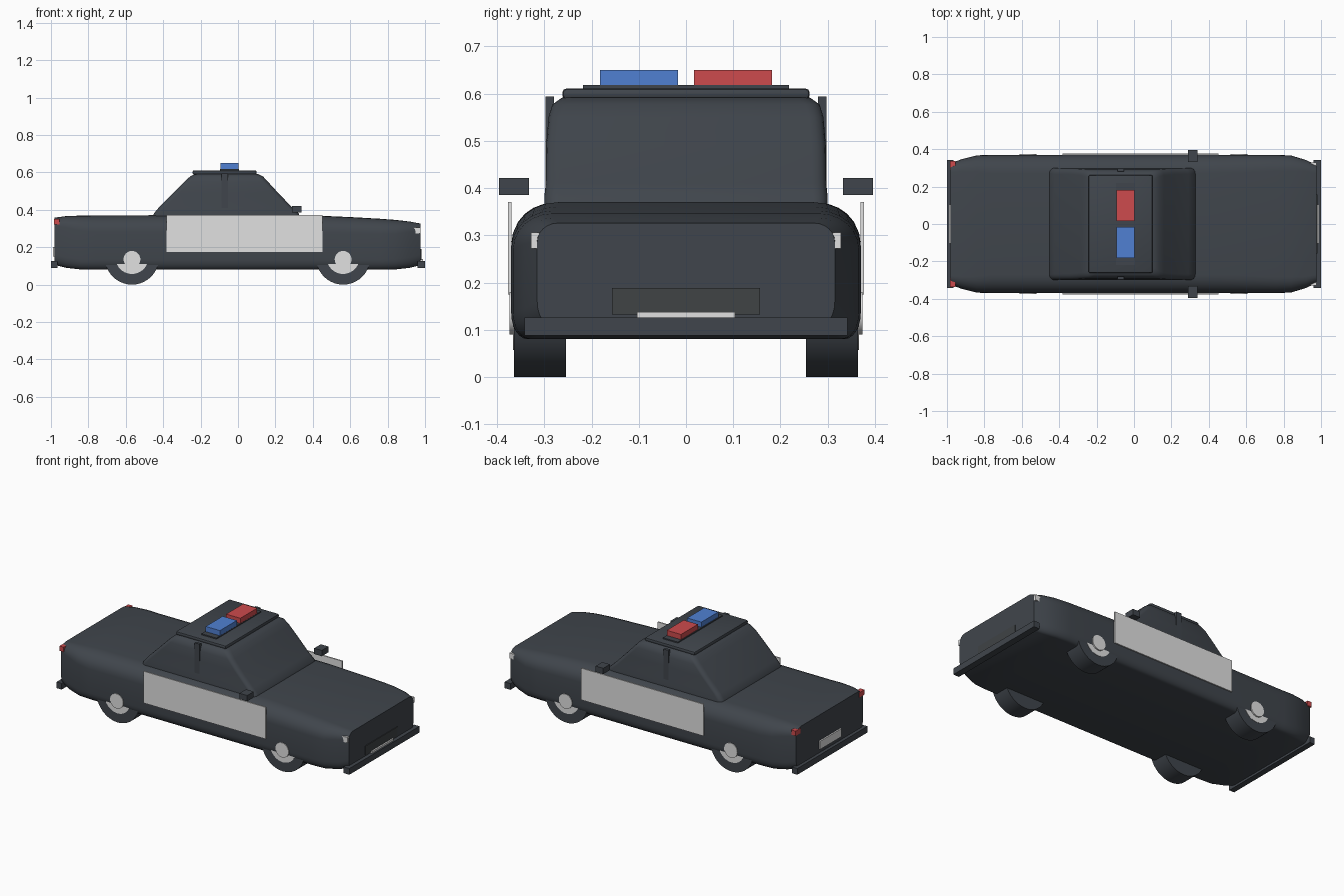
import bpy, bmesh, math
from mathutils import Vector

cube = bpy.data.objects.get("Cube")
if cube:
    bpy.data.objects.remove(cube, do_unlink=True)


def material(name, rgb):
    m = bpy.data.materials.new(name)
    m.use_nodes = True
    m.diffuse_color = (*rgb, 1)
    m.node_tree.nodes["Principled BSDF"].inputs["Base Color"].default_value = (*rgb, 1)
    return m


DARK = material("dark slate", (0.051, 0.06, 0.072))
GRILLE = material("grille grey", (0.05, 0.056, 0.06))
WHITE = material("light grey", (0.75, 0.75, 0.75))
RED = material("red", (0.61, 0.07, 0.074))
BLUE = material("blue", (0.08, 0.216, 0.645))


def finish(bm, name, mat, smooth=None):
    bmesh.ops.recalc_face_normals(bm, faces=bm.faces)
    me = bpy.data.meshes.new(name)
    bm.to_mesh(me)
    bm.free()
    me.materials.append(mat)
    ob = bpy.data.objects.new(name, me)
    bpy.context.collection.objects.link(ob)
    if smooth:
        bpy.ops.object.select_all(action="DESELECT")
        ob.select_set(True)
        bpy.context.view_layer.objects.active = ob
        bpy.ops.object.shade_smooth_by_angle(angle=math.radians(smooth))
    return ob


def box(name, x, y, z, mat, bevel=0):
    bm = bmesh.new()
    bmesh.ops.create_cube(bm, size=1)
    for v in bm.verts:
        v.co = Vector(r[0] + (c + 0.5) * (r[1] - r[0]) for c, r in zip(v.co, (x, y, z)))
    if bevel:
        bmesh.ops.bevel(bm, geom=bm.edges[:], offset=bevel, segments=2,
                        profile=0.5, affect="EDGES")
    return finish(bm, name, mat, 35 if bevel else None)


def pair(name, x, y, z, mat):
    box("left_" + name, x, y, z, mat)
    box("right_" + name, x, (-y[1], -y[0]), z, mat)


def rounded(u0, u1, v0, v1, top, bottom, steps=6, crown=0):
    """Rounded rectangle; top and bottom are (u, v) corner radii."""
    pts = []
    corners = ((u1, v1, top, -1, -1), (u0, v1, top, 1, -1),
               (u0, v0, bottom, 1, 1), (u1, v0, bottom, -1, 1))
    for k, (u, v, r, su, sv) in enumerate(corners):
        for i in range(steps + 1):
            a = math.pi / 2 * (k + i / steps)
            pts.append((u + su * r[0] + r[0] * math.cos(a),
                        v + sv * r[1] + r[1] * math.sin(a)))
    return pts


def loft(name, rings, mat, smooth):
    bm = bmesh.new()
    loops = [[bm.verts.new(p) for p in ring] for ring in rings]
    n = len(loops[0])
    for a, b in zip(loops, loops[1:]):
        for i in range(n):
            j = (i + 1) % n
            bm.faces.new((a[i], a[j], b[j], b[i]))
    bm.faces.new(loops[0])
    bm.faces.new(loops[-1])
    return finish(bm, name, mat, smooth)


# Body: x, half width, bottom, top, shoulder radius
stations = ((-0.98, 0.325, 0.105, 0.358, 0.045), (-0.92, 0.347, 0.09, 0.366, 0.06),
            (-0.84, 0.367, 0.081, 0.369, 0.08), (-0.76, 0.37, 0.08, 0.37, 0.09),
            (-0.4, 0.37, 0.08, 0.371, 0.09), (0.4, 0.37, 0.08, 0.37, 0.09),
            (0.62, 0.37, 0.08, 0.36, 0.085), (0.76, 0.37, 0.08, 0.352, 0.08),
            (0.84, 0.366, 0.081, 0.346, 0.075), (0.92, 0.342, 0.09, 0.337, 0.055),
            (0.977, 0.315, 0.105, 0.326, 0.04))
loft("body", [[(x, u, v) for u, v in
               rounded(-w, w, z0, z1, (r * 1.1, r), (0.035, 0.055))]
              for x, w, z0, z1, r in stations], DARK, 40)

# Cabin: height, rear, front, half width
levels = ((0.36, -0.455, 0.33, 0.3), (0.38, -0.45, 0.325, 0.3),
          (0.41, -0.425, 0.292, 0.297), (0.49, -0.345, 0.215, 0.296),
          (0.55, -0.287, 0.16, 0.291), (0.577, -0.257, 0.135, 0.283),
          (0.592, -0.23, 0.105, 0.262))
loft("cabin", [[(u, v, z) for u, v in
                rounded(x0, x1, -w, w, (0.03, 0.03), (0.03, 0.03), 4)]
               for z, x0, x1, w in levels], DARK, 40)

# Roof plate and light bar
box("roof_plate", (-0.243, 0.1), (-0.262, 0.262), (0.588, 0.611), DARK, 0.009)
box("light_bar_base", (-0.097, 0.005), (-0.218, 0.218), (0.608, 0.618), DARK)
box("blue_light", (-0.093, 0.004), (-0.182, -0.017), (0.617, 0.65), BLUE)
box("red_light", (-0.093, 0.004), (0.017, 0.182), (0.617, 0.65), RED)

# Side details
pair("door_panel", (-0.382, 0.452), (0.369, 0.377), (0.175, 0.371), WHITE)
pair("door_pillar", (-0.088, -0.054), (0.28, 0.297), (0.375, 0.594), DARK)
pair("mirror", (0.288, 0.34), (0.332, 0.396), (0.385, 0.421), DARK)

# Front and rear details
box("front_bumper", (0.96, 1.0), (-0.342, 0.342), (0.088, 0.126), DARK)
box("rear_bumper", (-1.0, -0.965), (-0.342, 0.342), (0.088, 0.126), DARK)
box("grille", (0.972, 0.981), (-0.157, 0.157), (0.132, 0.189), GRILLE)
box("front_plate", (0.972, 0.99), (-0.104, 0.104), (0.1, 0.138), WHITE)
box("rear_plate", (-0.989, -0.975), (-0.104, 0.104), (0.15, 0.2), WHITE)
pair("headlight", (0.938, 0.976), (0.295, 0.328), (0.272, 0.306), WHITE)
pair("tail_light", (-0.984, -0.955), (0.288, 0.336), (0.32, 0.35), RED)


# Wheels with rim disc and centre cap
def disc(name, x, y, z, radius, depth, mat):
    bm = bmesh.new()
    bmesh.ops.create_cone(bm, cap_ends=True, segments=40, radius1=radius,
                          radius2=radius, depth=depth)
    for v in bm.verts:
        v.co = Vector((x + v.co.x, y + v.co.z, z + v.co.y))
    finish(bm, name, mat, 35)


for end, x in (("front", 0.562), ("rear", -0.567)):
    for side, s in (("left", 1), ("right", -1)):
        tag = f"{end}_{side}_"
        disc(tag + "tyre", x, s * 0.309, 0.145, 0.145, 0.11, DARK)
        disc(tag + "rim", x, s * 0.361, 0.145, 0.088, 0.01, WHITE)
        disc(tag + "cap", x, s * 0.366, 0.135, 0.045, 0.016, WHITE)
